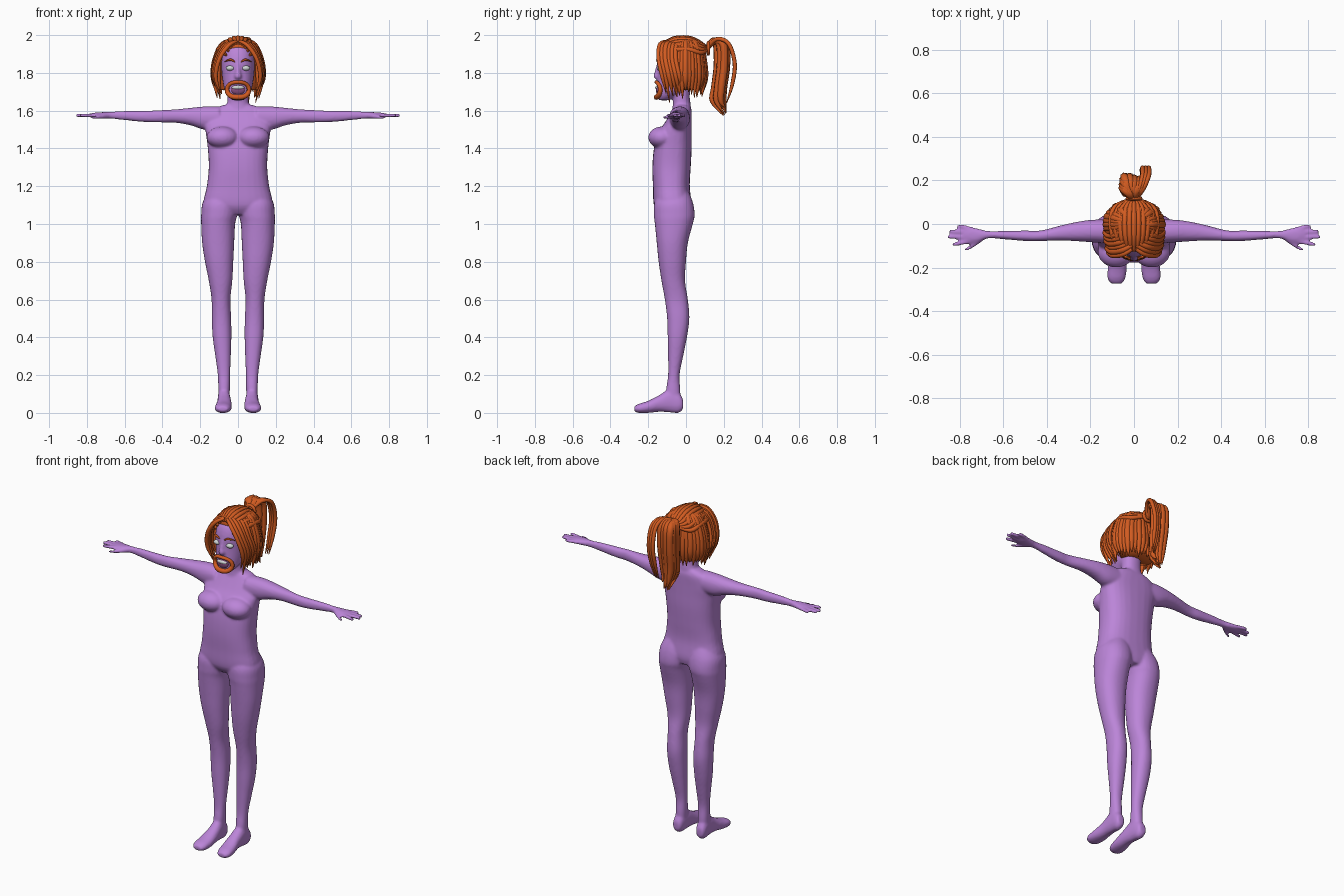
import bpy, bmesh, math, random
from mathutils import Vector, Matrix

random.seed(4)
old = bpy.data.objects.get("Cube")
if old:
    bpy.data.objects.remove(old, do_unlink=True)


def material(name, r, g, b):
    mat = bpy.data.materials.new(name)
    mat.use_nodes = True
    mat.diffuse_color = (r, g, b, 1)
    shader = next(n for n in mat.node_tree.nodes if n.type == 'BSDF_PRINCIPLED')
    shader.inputs["Base Color"].default_value = (r, g, b, 1)
    shader.inputs["Roughness"].default_value = 0.7
    return mat


SKIN = material("lilac skin", 0.50, 0.235, 0.69)
HAIR = material("copper hair", 0.64, 0.105, 0.015)
WHITE = material("pale grey", 0.62, 0.66, 0.66)
MOUTH = material("mauve mouth", 0.25, 0.08, 0.22)


def smooth_path(points, steps=5):
    """Catmull-Rom interpolation of points of any size."""
    pts = [Vector(p) for p in points]
    result = []
    for i in range(len(pts) - 1):
        p1, p2 = pts[i], pts[i + 1]
        p0, p3 = pts[max(i - 1, 0)], pts[min(i + 2, len(pts) - 1)]
        for k in range(steps):
            t = k / steps
            result.append(p1 + (p2 - p0) * (t / 2)
                          + (p0 * 2 - p1 * 5 + p2 * 4 - p3) * (t * t / 2)
                          + (p1 * 3 - p0 - p2 * 3 + p3) * (t ** 3 / 2))
    return result + [pts[-1]]


def tube(bm, axis, rings, side=1, power=2.2, sides=28):
    """Loft through rings (position, a min, a max, b min, b max) along an axis."""
    loops = []
    for t, a0, a1, b0, b1 in smooth_path(rings):
        loop = []
        for k in range(sides):
            ang = math.tau * k / sides
            c, s = math.cos(ang), math.sin(ang)
            a = (a0 + a1) / 2 + (a1 - a0) / 2 * math.copysign(abs(c) ** (2 / power), c)
            b = (b0 + b1) / 2 + (b1 - b0) / 2 * math.copysign(abs(s) ** (2 / power), s)
            x, y, z = {'x': (t, a, b), 'y': (a, t, b), 'z': (a, b, t)}[axis]
            loop.append(bm.verts.new((x * side, y, z)))
        loops.append(loop)
    for low, high in zip(loops, loops[1:]):
        for k in range(sides):
            n = (k + 1) % sides
            bm.faces.new((low[k], low[n], high[n], high[k]))
    bm.faces.new(loops[0])
    bm.faces.new(loops[-1])


def ball(bm, center, size):
    mat = Matrix.Translation(center) @ Matrix.Diagonal((*size, 1))
    bmesh.ops.create_uvsphere(bm, u_segments=24, v_segments=16, radius=1, matrix=mat)


def finish(bm, name, mat):
    bmesh.ops.recalc_face_normals(bm, faces=bm.faces)
    for f in bm.faces:
        f.smooth = True
    mesh = bpy.data.meshes.new(name)
    bm.to_mesh(mesh)
    bm.free()
    mesh.materials.append(mat)
    obj = bpy.data.objects.new(name, mesh)
    bpy.context.collection.objects.link(obj)
    return obj


def strands(name, paths, mat=HAIR, closed=False):
    """Round tapered strands from points (x, y, z, radius)."""
    curve = bpy.data.curves.new(name, 'CURVE')
    curve.dimensions = '3D'
    curve.bevel_depth = 1
    curve.bevel_resolution = 2
    curve.use_fill_caps = True
    for path in paths:
        pts = smooth_path(path)
        spline = curve.splines.new('POLY')
        spline.points.add(len(pts) - 1)
        for point, p in zip(spline.points, pts):
            point.co = (p[0], p[1], p[2], 1)
            point.radius = max(p[3], 0.001)
        spline.use_cyclic_u = closed
        spline.use_smooth = True
    curve.materials.append(mat)
    obj = bpy.data.objects.new(name, curve)
    bpy.context.collection.objects.link(obj)
    return obj


def centred(rows):
    return [(z, -h, h, y0, y1) for z, h, y0, y1 in rows]


# Body: overlapping lofts fused into one smooth skin
bm = bmesh.new()
tube(bm, 'z', centred([
    (1.05, .10, -.14, .02), (1.1, .18, -.17, .03), (1.2, .165, -.175, .02),
    (1.3, .155, -.178, .025), (1.4, .16, -.17, .03), (1.48, .17, -.15, .03),
    (1.54, .175, -.11, .03), (1.6, .14, -.075, .03), (1.63, .08, -.06, .02)]), power=2.5)
tube(bm, 'z', centred([(1.56, .09, -.08, .03), (1.63, .06, -.07, .025),
                       (1.68, .055, -.07, .02), (1.78, .055, -.07, .03)]))
# Head
tube(bm, 'z', centred([
    (1.655, .03, -.145, -.09), (1.68, .055, -.152, -.05), (1.72, .074, -.153, .02),
    (1.8, .086, -.15, .06), (1.87, .09, -.15, .08), (1.93, .08, -.13, .07),
    (1.965, .045, -.09, .04)]))
tube(bm, 'z', centred([(1.765, .012, -.16, -.13), (1.78, .02, -.172, -.13),
                       (1.81, .013, -.165, -.13), (1.86, .01, -.152, -.13)]))
fingers = [(-.078, .835, -.092), (-.06, .857, -.06), (-.04, .848, -.034), (-.024, .81, -.01)]
for side in (1, -1):
    ball(bm, (side * .082, -.128, 1.458), (.085, .072, .058))
    # Leg
    tube(bm, 'z', [
        (1.2, .03, .13, -.12, .0), (1.12, .0, .185, -.165, .035), (1.05, .004, .195, -.17, .046),
        (1, .015, .195, -.165, .036), (.9, .02, .19, -.155, .01), (.8, .025, .175, -.145, .0),
        (.7, .03, .155, -.13, -.005), (.6, .04, .14, -.112, .01), (.5, .036, .139, -.1, .018),
        (.4, .035, .134, -.097, .005), (.3, .038, .12, -.095, -.015), (.2, .042, .107, -.095, -.034),
        (.12, .043, .105, -.105, -.03), (.05, .045, .105, -.1, -.03)], side)
    # Foot
    tube(bm, 'y', [
        (-.015, .055, .1, .02, .07), (-.04, .045, .107, .0, .11), (-.09, .04, .108, .003, .125),
        (-.14, .035, .11, .006, .095), (-.2, .033, .12, .0, .064),
        (-.25, .04, .122, .0, .048), (-.274, .055, .105, .008, .034)], side)
    # Arm and palm
    tube(bm, 'x', [
        (.1, -.09, .02, 1.5, 1.622), (.18, -.085, .02, 1.5, 1.622), (.25, -.08, .012, 1.522, 1.615),
        (.33, -.076, -.005, 1.536, 1.607), (.43, -.078, -.03, 1.538, 1.602),
        (.5, -.078, -.03, 1.54, 1.599), (.6, -.07, -.032, 1.55, 1.598),
        (.67, -.066, -.032, 1.557, 1.595), (.72, -.085, -.02, 1.558, 1.592),
        (.76, -.088, -.014, 1.56, 1.589), (.785, -.075, -.025, 1.565, 1.585)], side)
    # Fingers and thumb
    for y, tip_x, tip_y in fingers:
        r, z = .0095, 1.575
        tube(bm, 'x', [(.74, y - r, y + r, z - r, z + r),
                       (tip_x - .015, tip_y - r, tip_y + r, z - r, z + r),
                       (tip_x + .003, tip_y - .005, tip_y + .005, z - .006, z + .005)], side, sides=12)
    tube(bm, 'x', [(.69, -.075, -.045, 1.56, 1.585), (.73, -.103, -.075, 1.556, 1.58),
                   (.765, -.122, -.104, 1.555, 1.574), (.778, -.122, -.112, 1.558, 1.57)], side, sides=12)
body = finish(bm, "body", SKIN)
remesh = body.modifiers.new("fuse", 'REMESH')
remesh.mode = 'VOXEL'
remesh.voxel_size = 0.007
remesh.use_smooth_shade = True
soften = body.modifiers.new("soften", 'SMOOTH')
soften.factor = 0.5
soften.iterations = 6

# Eyes, mouth and teeth
bm = bmesh.new()
for side in (1, -1):
    ball(bm, (side * .041, -.137, 1.825), (.023, .017, .014))
finish(bm, "eyes", WHITE)
bm = bmesh.new()
ball(bm, (0, -.147, 1.712), (.038, .013, .027))
finish(bm, "mouth", MOUTH)
bm = bmesh.new()
ball(bm, (0, -.151, 1.722), (.032, .012, .011))
finish(bm, "teeth", WHITE)

# Eyebrows and beard ring
strands("eyebrows", [[(s * .016, -.152, 1.858, .003), (s * .04, -.151, 1.87, .006),
                      (s * .07, -.128, 1.86, .002)] for s in (1, -1)])
ring = []
for k in range(24):
    ang = math.tau * k / 24
    x = .058 * math.copysign(abs(math.cos(ang)) ** .75, math.cos(ang))
    ring.append((x, -.157 + 6 * x * x, 1.711 + .04 * math.sin(ang), .012 - .002 * math.sin(ang)))
strands("beard", [ring], closed=True)

# Hair mass under the locks
bm = bmesh.new()
tube(bm, 'z', centred([
    (1.71, .1, -.045, .085), (1.76, .12, -.06, .1), (1.83, .127, -.08, .105),
    (1.9, .115, -.115, .1), (1.95, .085, -.125, .08), (1.982, .04, -.075, .04)]))
finish(bm, "hair_mass", HAIR)

# Hanging locks around the sides and back
locks = []
for k in range(25):
    ang = math.radians(-32 + 244 * k / 24)
    c, s = math.cos(ang), math.sin(ang)
    end, r = random.uniform(1.66, 1.71), random.uniform(.014, .02)
    locks.append([(.04 * c, .04 * s, 1.97, r * .6), (.085 * c, .075 * s, 1.945, r),
                  (.122 * c, .095 * s, 1.86, r), (.127 * c, .1 * s, 1.77, r),
                  (.112 * c, .09 * s, end, .002)])
strands("hanging_locks", locks)

# Parted fringe framing the face
fringe = []
for s in (1, -1):
    for k in range(6):
        y, r = .018 * k, random.uniform(.01, .015)
        end = random.uniform(1.67, 1.71) - (.04 if s > 0 and k == 1 else 0)
        fringe.append([(s * .008, -.115 + y, 1.968, r * .7),
                       (s * (.05 + .006 * k), -.14 + y, 1.945, r),
                       (s * (.098 + .004 * k), -.145 + y, 1.875, r),
                       (s * (.118 + .003 * k), -.125 + y, 1.78, r),
                       (s * .093, -.105 + y, end, .002)])
strands("fringe", fringe)

# Locks swept back over the crown to the tie
crown = []
for k in range(-5, 6):
    x = .021 * k
    drop = 5.5 * x * x
    crown.append([(x * .6, -.125, 1.955 - drop, .007), (x * .9, -.06, 1.982 - drop, .013),
                  (x, .02, 1.983 - drop, .013), (x * .8, .08, 1.955 - drop * .8, .012),
                  (x * .1, .115, 1.925, .008)])
strands("crown_locks", crown)

# Ponytail: tie, thick tail and loose arched strands
tail = []
for k in range(11):
    x = random.uniform(-.05, .03)
    y = random.uniform(-.025, .025)
    tail.append([(0, .105, 1.92, .012), (x * .5, .145 + y * .3, 1.968, .017),
                 (x, .185 + y, 1.95, .02), (x, .19 + y, 1.84, .021),
                 (x * .9, .175 + y, 1.72, .02), (x * .7, .17 + y * 1.3, 1.65, .014),
                 (x * .5, .205 + y * .3, random.uniform(1.57, 1.62), .002)])
for k in range(3):
    x = .04 + .014 * k
    tail.append([(0, .105, 1.92, .009), (x * .6, .16, 1.978, .011), (x, .225, 1.955, .011),
                 (x, .258, 1.85, .011), (x * .9, .245, 1.74, .01), (x * .8, .215, 1.64, .002)])
strands("ponytail", tail)
tie = [(.03 * math.cos(a), .118, 1.93 + .03 * math.sin(a), .009)
       for a in [math.tau * k / 12 for k in range(12)]]
strands("hair_tie", [tie], closed=True)
